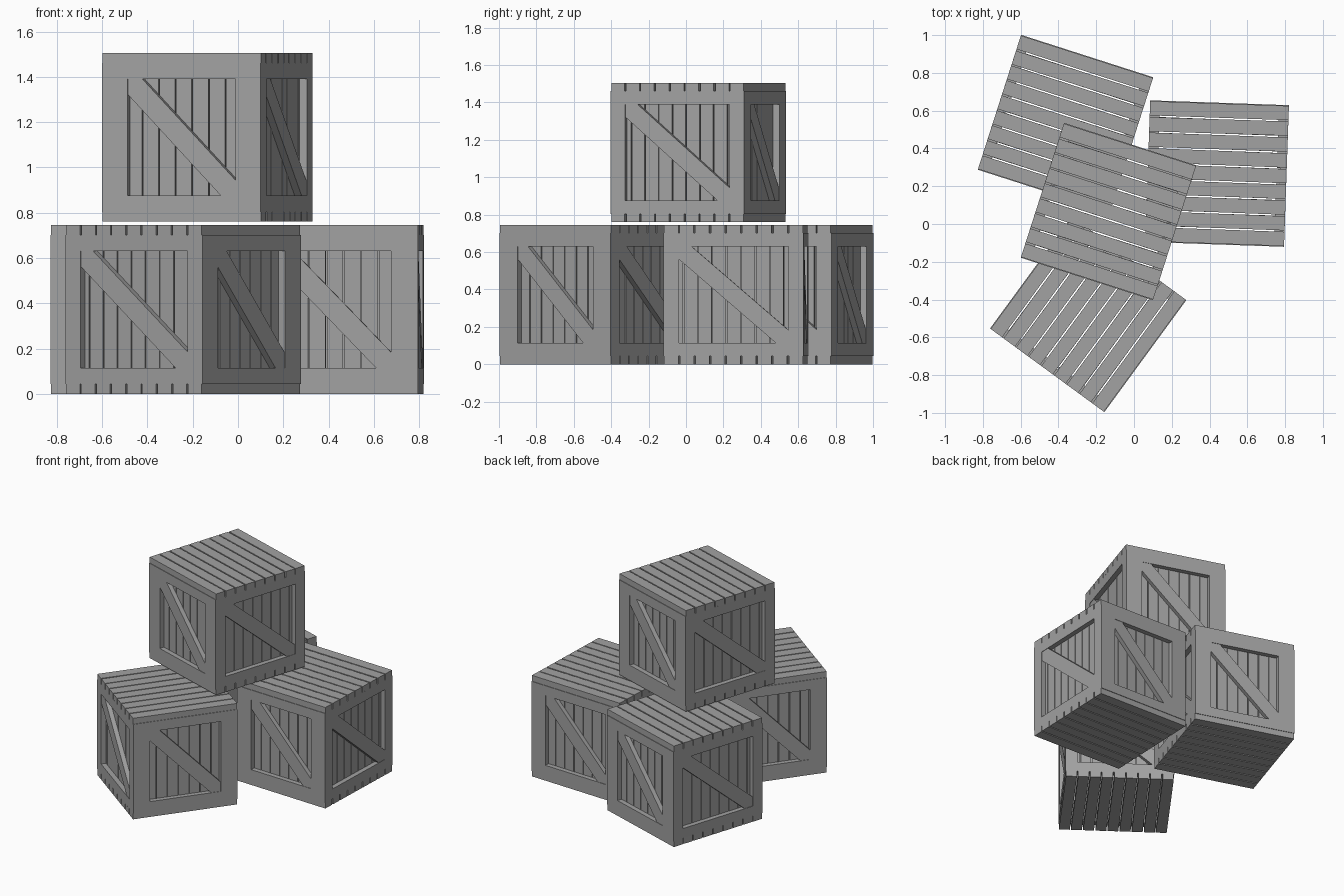
import bpy, bmesh, random
from math import radians
from mathutils import Matrix, Vector

random.seed(4)
cube = bpy.data.objects.get("Cube")
if cube:
    bpy.data.objects.remove(cube, do_unlink=True)

LENGTH, DEPTH, HEIGHT = 0.735, 0.75, 0.745   # outer crate size
LID = 0.043                                  # lid and floor board thickness
BOARD = 0.035                                # frame thickness
RAIL_LOW, RAIL_HIGH = 0.115, 0.63            # opening height range

grey = bpy.data.materials.new("weathered_grey")
grey.use_nodes = True
colour = (0.36, 0.36, 0.36, 1)
grey.diffuse_color = colour
grey.node_tree.nodes["Principled BSDF"].inputs["Base Color"].default_value = colour


def box(bm, centre, size, turn=0.0, place=Matrix()):
    m = (place @ Matrix.Translation(centre) @ Matrix.Rotation(turn, 4, 'Z')
         @ Matrix.Diagonal((*size, 1)))
    bmesh.ops.create_cube(bm, size=1, matrix=m)


def prism(bm, profile, front, back, place):
    """Extrude an upright outline from its front to its back depth."""
    face = bm.faces.new([bm.verts.new(place @ Vector((u, front, z))) for u, z in profile])
    new = bmesh.ops.extrude_face_region(bm, geom=[face])["geom"]
    shift = place.to_3x3() @ Vector((0, back - front, 0))
    bmesh.ops.translate(bm, vec=shift, verts=[g for g in new if isinstance(g, bmesh.types.BMVert)])


def finish(bm, name):
    bmesh.ops.recalc_face_normals(bm, faces=bm.faces)
    mesh = bpy.data.meshes.new(name)
    bm.to_mesh(mesh)
    bm.free()
    mesh.materials.append(grey)
    return mesh


def slats(z, name):
    """Nine boards side by side with narrow gaps."""
    bm = bmesh.new()
    pitch = DEPTH / 9
    for i in range(9):
        y = (i - 4) * pitch
        box(bm, (0, y, z), (LENGTH, pitch - 0.008, LID),
            random.uniform(-0.004, 0.004) if 0 < i < 8 else 0)
    return finish(bm, name)


# Each side: rotation, outer distance, frame half width, opening half width
sides = []
for angle in (0, 180):
    sides.append((angle, DEPTH / 2, LENGTH / 2, 0.25))
    sides.append((angle + 90, LENGTH / 2, DEPTH / 2 - BOARD, 0.293))

frame, braces, panels = bmesh.new(), bmesh.new(), bmesh.new()
low, high = LID, HEIGHT - LID
for angle, out, half, hole in sides:
    place = Matrix.Rotation(radians(angle), 4, 'Z')
    mid = -out + BOARD / 2
    # Posts and rails
    for s in (-1, 1):
        box(frame, (s * (half + hole) / 2, mid, (low + high) / 2),
            (half - hole, BOARD, high - low), place=place)
    for z0, z1 in ((low, RAIL_LOW), (RAIL_HIGH, high)):
        box(frame, (0, mid, (z0 + z1) / 2), (2 * hole, BOARD, z1 - z0), place=place)
    # Diagonal brace from upper left to lower right
    cut = 0.068
    prism(braces, [(-hole, RAIL_HIGH), (-hole, RAIL_HIGH - cut), (hole - cut, RAIL_LOW),
                   (hole, RAIL_LOW), (hole, RAIL_LOW + cut), (cut - hole, RAIL_HIGH)],
          -out + 0.003, -out + BOARD, place)
    # Upright boards behind the frame
    pitch = 0.077
    for i in range(-4, 5):
        width = pitch - 0.005
        if abs(i) == 4:
            width -= 0.03
        box(panels, (i * pitch - (0.015 * i / 4 if abs(i) == 4 else 0),
                     -out + BOARD + 0.009, (low + high) / 2),
            (width, 0.018, high - low), place=place)

parts = {
    "lid_slats": slats(HEIGHT - LID / 2, "lid_slats"),
    "floor_slats": slats(LID / 2, "floor_slats"),
    "side_frames": finish(frame, "side_frames"),
    "diagonal_braces": finish(braces, "diagonal_braces"),
    "side_boards": finish(panels, "side_boards"),
}

# Three crates on the ground and one stacked on top
crates = {
    "back_crate": ((-0.3625, 0.532, 0), -17.8),
    "left_crate": ((0.44, 0.267, 0), -2),
    "front_crate": ((-0.2425, -0.478, 0), 53.8),
    "top_crate": ((-0.135, 0.066, 0.76), -17.8),
}
for crate, (spot, angle) in crates.items():
    for part, mesh in parts.items():
        ob = bpy.data.objects.new(f"{crate}_{part}", mesh)
        ob.matrix_world = Matrix.Translation(spot) @ Matrix.Rotation(radians(angle), 4, 'Z')
        bpy.context.collection.objects.link(ob)
